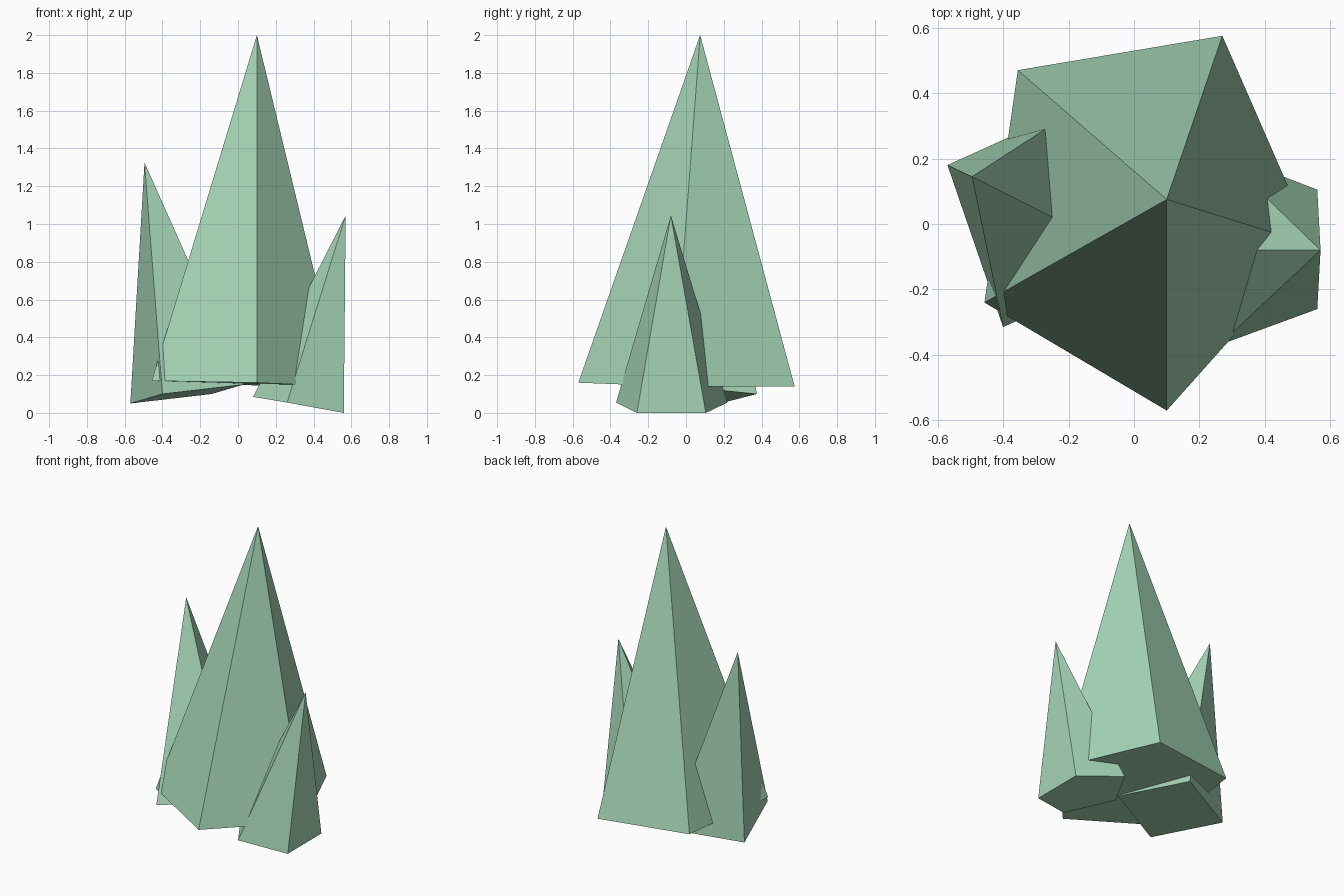
import bpy
import bmesh

default_cube = bpy.data.objects.get("Cube")
if default_cube:
    bpy.data.objects.remove(default_cube, do_unlink=True)

# One flat colour shared by the whole cluster
crystal_green = bpy.data.materials.new("pale_green")
colour = (0.38, 0.67, 0.47, 1)
crystal_green.use_nodes = True
crystal_green.diffuse_color = colour
for node in crystal_green.node_tree.nodes:
    if node.type == "BSDF_PRINCIPLED":
        node.inputs["Base Color"].default_value = colour


def make_crystal(name, tip, base_corners):
    """Build a closed, flat-shaded pyramid from a base outline and a tip."""
    bm = bmesh.new()
    tip_vert = bm.verts.new(tip)
    base = [bm.verts.new(corner) for corner in base_corners]
    bm.faces.new(base)
    for current, following in zip(base, base[1:] + base[:1]):
        bm.faces.new((current, following, tip_vert))
    bmesh.ops.recalc_face_normals(bm, faces=bm.faces[:])

    mesh = bpy.data.meshes.new(name)
    bm.to_mesh(mesh)
    bm.free()
    mesh.materials.append(crystal_green)
    crystal = bpy.data.objects.new(name, mesh)
    bpy.context.collection.objects.link(crystal)
    return crystal


# Tall five-sided shard in the middle
make_crystal("main_crystal", (0.1, 0.075, 2), [
    (0.27, 0.575, 0.14), (-0.355, 0.47, 0.16), (-0.457, -0.24, 0.17),
    (0.1, -0.57, 0.16), (0.55, -0.066, 0.14),
])

# Four-sided shard leaning outwards on the -x side
make_crystal("right_side_crystal", (-0.495, 0.145, 1.325), [
    (-0.57, 0.18, 0.05), (-0.4, -0.315, 0.1),
    (0.03, -0.12, 0.15), (-0.14, 0.375, 0.1),
])

# Short five-sided shard leaning outwards on the +x side
make_crystal("left_side_crystal", (0.57, -0.08, 1.045), [
    (0.56, -0.26, 0), (0.56, 0.105, 0), (0.26, 0.22, 0.055),
    (0.08, -0.08, 0.085), (0.26, -0.37, 0.055),
])
